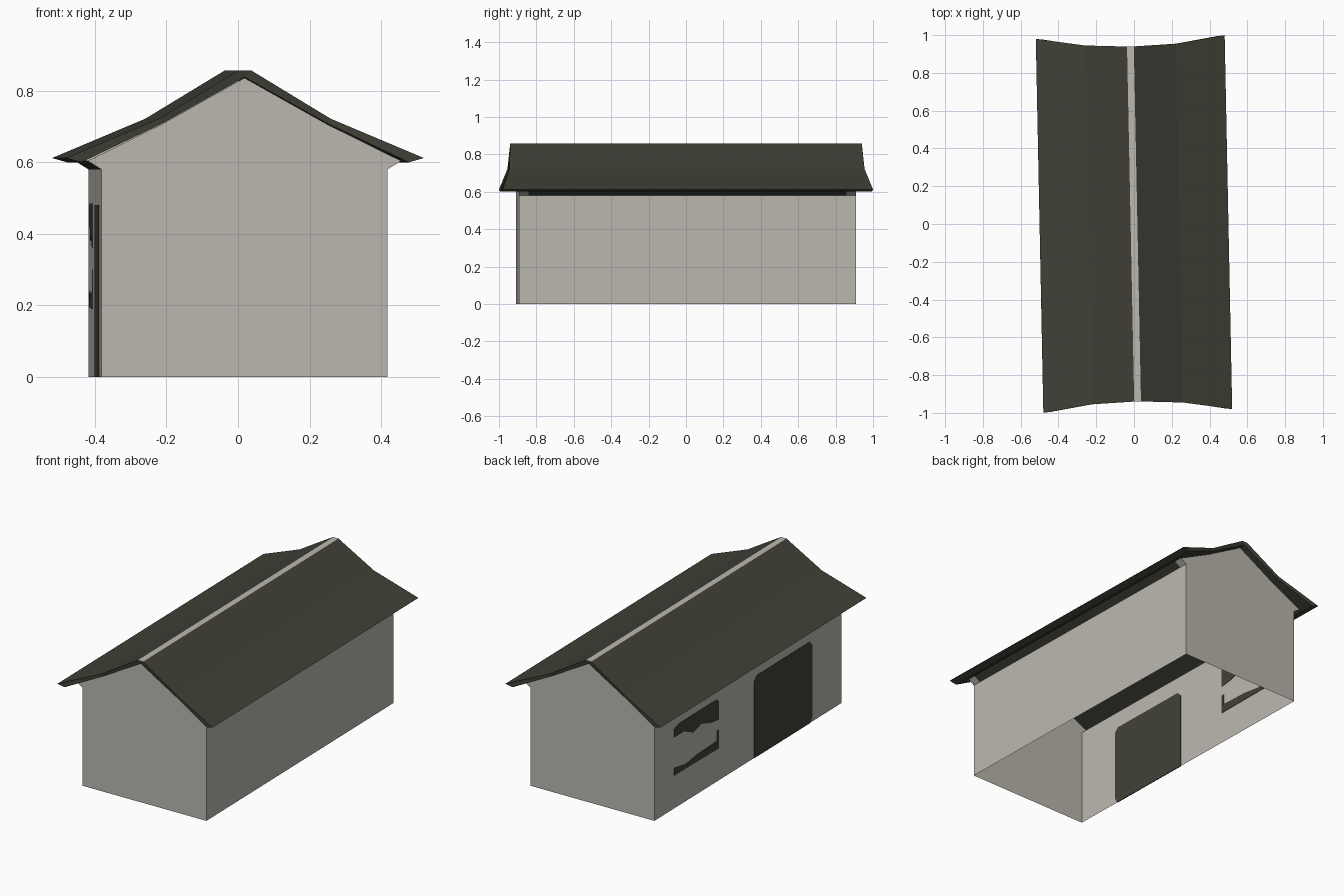
import bpy
from mathutils import Matrix

if "Cube" in bpy.data.objects:
    bpy.data.objects.remove(bpy.data.objects["Cube"])

TURN = Matrix.Rotation(0.0201, 4, 'Z')  # the house stands slightly turned


def material(name, rgb):
    m = bpy.data.materials.new(name)
    m.diffuse_color = (*rgb, 1.0)
    m.use_nodes = True
    m.node_tree.nodes["Principled BSDF"].inputs["Base Color"].default_value = m.diffuse_color
    return m


PLASTER = material("pale plaster", (0.50, 0.48, 0.43))
DARK = material("dark slate", (0.053, 0.053, 0.040))


def build(name, verts, faces, mats, rule=None):
    me = bpy.data.meshes.new(name)
    me.from_pydata(verts, [], faces)
    for m in mats:
        me.materials.append(m)
    if rule:
        for p in me.polygons:
            p.material_index = rule(p)
    me.transform(TURN)
    ob = bpy.data.objects.new(name, me)
    bpy.context.collection.objects.link(ob)
    return ob


def mirrored(right):
    """Close a right-half profile by mirroring it across x = 0."""
    return right + [(-x,) + tuple(r) for x, *r in reversed(right) if x > 0]


# Gable walls: both ends, following the underside of the roof
L = 0.90
gable = mirrored([(0.40, 0.0), (0.40, 0.58), (0.438, 0.604), (0.23, 0.707), (0.0, 0.836)])
n = len(gable)
for name, y in (("front_gable", -L), ("back_gable", L)):
    order = list(range(n)) if y < 0 else list(reversed(range(n)))
    build(name, [(x, y, z) for x, z in gable], [order], [PLASTER])

# Side walls, and sloping soffits with pale blocks at their ends
for side, s in (("right", 1), ("left", -1)):
    x = 0.40 * s
    quad = [0, 1, 2, 3] if s > 0 else [3, 2, 1, 0]
    build(side + "_wall", [(x, -L, 0), (x, L, 0), (x, L, 0.58), (x, -L, 0.58)], [quad], [PLASTER])
    verts, faces = [], []
    for y in (-L, -L + 0.05, L - 0.05, L):
        verts += [(x, y, 0.58), (0.440 * s, y, 0.605)]
    for i in range(3):
        f = [2 * i, 2 * i + 2, 2 * i + 3, 2 * i + 1]
        faces.append(f if s > 0 else f[::-1])
    build(side + "_soffit", verts, faces, [DARK, PLASTER],
          lambda p: 1 if abs(p.center.y) > 0.8 else 0)

# Roof: bent slopes whose ends flare outward at the eaves (x, z, half length)
top = [(0.50, 0.612, 0.99), (0.24, 0.722, 0.95), (0.018, 0.857, 0.94)]
under = [(0.0, 0.838, 0.935), (0.23, 0.709, 0.945), (0.458, 0.600, 0.985)]
outer = top + [(-x, z, y) for x, z, y in reversed(top)]
inner = [(-x, z, y) for x, z, y in reversed(under)] + under[1:]
ring = outer + inner
k = len(ring)
verts = [(x, -y, z) for x, z, y in ring] + [(x, y, z) for x, z, y in ring]
faces = [[i, i + k, (i + 1) % k + k, (i + 1) % k] for i in range(k)]
# end caps, from eave to ridge
caps = [[0, 1, 9, 10], [1, 2, 8, 9], [2, 3, 8], [3, 4, 7, 8], [4, 5, 6, 7]]
faces += caps + [[i + k for i in reversed(c)] for c in caps]
roof = build("roof", verts, faces, [DARK, PLASTER],
             lambda p: 1 if p.center.z > 0.856 else 0)  # pale flat ridge


def plate(name, outline):
    """Thin dark plate through the left wall, from (y, z) points."""
    m = len(outline)
    v = [(-0.4025, y, z) for y, z in outline] + [(-0.3975, y, z) for y, z in outline]
    f = [list(range(m)), list(range(2 * m - 1, m - 1, -1))]
    f += [[i, i + m, (i + 1) % m + m, (i + 1) % m] for i in range(m)]
    build(name, v, f, [DARK])


# Door with clipped top corners, and worn window frame
plate("door", [(-0.06, 0.0), (-0.06, 0.455), (-0.085, 0.48), (-0.59, 0.48),
               (-0.615, 0.455), (-0.615, 0.03), (-0.60, 0.0)])
plate("window_top", [(0.71, 0.42), (0.71, 0.47), (0.66, 0.485), (0.30, 0.485), (0.285, 0.47),
                     (0.285, 0.36), (0.36, 0.37), (0.45, 0.40), (0.53, 0.38), (0.62, 0.42)])
plate("window_bottom", [(0.71, 0.195), (0.71, 0.24), (0.60, 0.22), (0.48, 0.235),
                        (0.285, 0.24), (0.285, 0.19)])
plate("window_side", [(0.305, 0.24), (0.305, 0.30), (0.285, 0.30), (0.285, 0.24)])

# Make face directions of closed parts consistent
import bmesh
for ob in bpy.context.collection.objects:
    if ob.name.startswith(("roof", "door", "window")):
        bm = bmesh.new()
        bm.from_mesh(ob.data)
        bmesh.ops.recalc_face_normals(bm, faces=bm.faces)
        bm.to_mesh(ob.data)
        bm.free()
